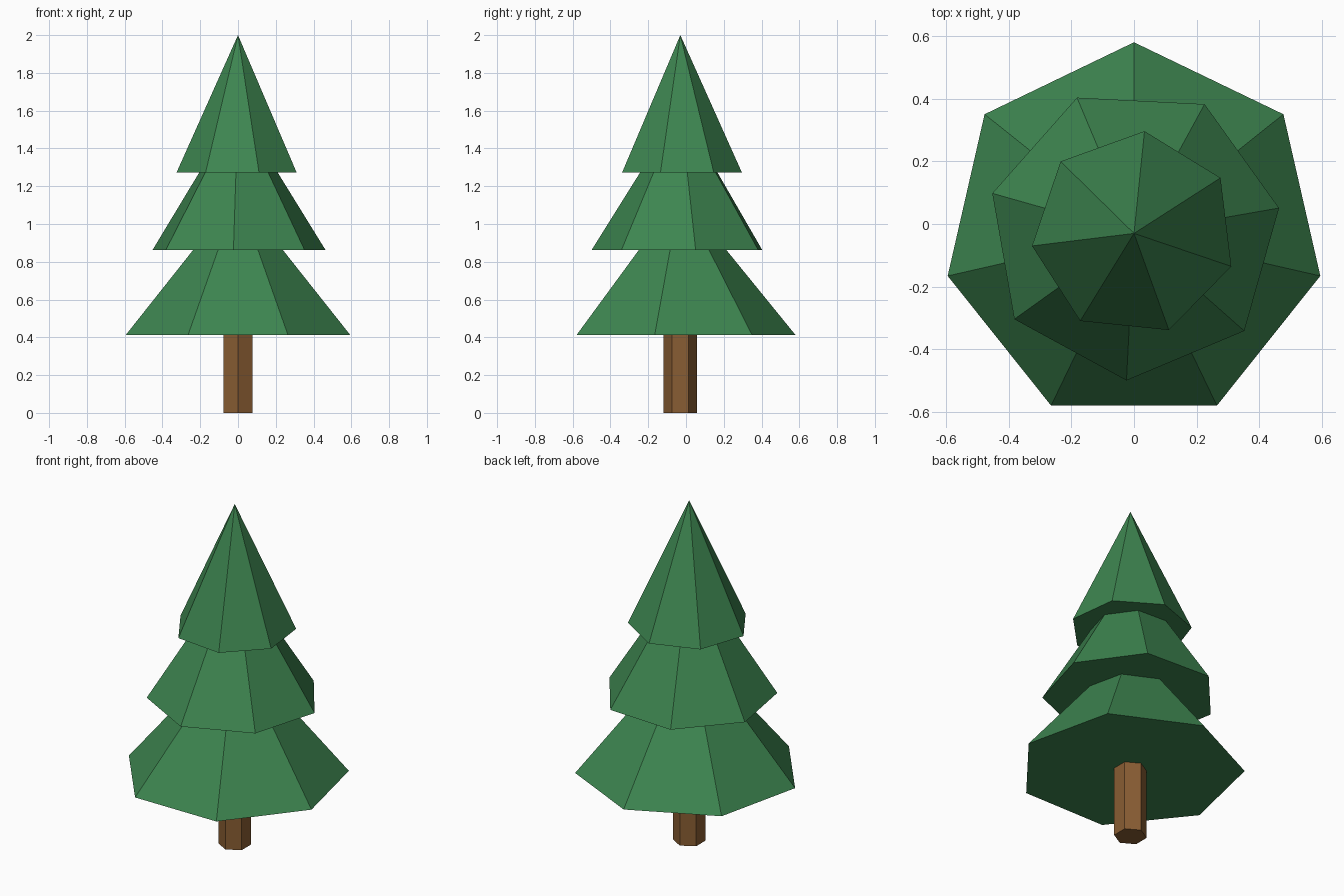
import bpy
import bmesh
from math import pi
from mathutils import Matrix

cube = bpy.data.objects.get("Cube")
if cube:
    bpy.data.objects.remove(cube, do_unlink=True)

AXIS_Y = -0.03  # the odd-sided skirt is off centre


def make_material(name, rgb):
    mat = bpy.data.materials.new(name)
    mat.use_nodes = True
    color = (*rgb, 1.0)
    mat.diffuse_color = color
    mat.node_tree.nodes["Principled BSDF"].inputs["Base Color"].default_value = color
    return mat


def add_cone(name, sides, bottom, top, z, height, turn, mat):
    """Flat-shaded capped cone or prism standing at height z, first corner at angle turn."""
    bm = bmesh.new()
    bmesh.ops.create_cone(bm, cap_ends=True, segments=sides,
                          radius1=bottom, radius2=top, depth=height)
    bmesh.ops.remove_doubles(bm, verts=bm.verts, dist=0.0001)
    # Turn the first corner to the wanted direction
    first = bm.verts[:][0].co
    start = first.to_2d().angle_signed((1, 0)) if first.to_2d().length else 0
    bmesh.ops.rotate(bm, verts=bm.verts, matrix=Matrix.Rotation(turn - start, 3, "Z"))
    bmesh.ops.translate(bm, verts=bm.verts, vec=(0, AXIS_Y, z + height / 2))
    bmesh.ops.recalc_face_normals(bm, faces=bm.faces)
    mesh = bpy.data.meshes.new(name)
    bm.to_mesh(mesh)
    bm.free()
    mesh.materials.append(mat)
    obj = bpy.data.objects.new(name, mesh)
    bpy.context.collection.objects.link(obj)
    return obj


bark = make_material("bark_brown", (0.25, 0.11, 0.033))
needles = make_material("needle_green", (0.047, 0.235, 0.08))

# Six-sided trunk
add_cone("trunk", 6, 0.088, 0.088, 0, 0.5, pi / 2, bark)

# Three seven-sided foliage tiers, each turned against the one below
tiers = [
    ("lower_foliage", 0.61, 0.412, 0.75),
    ("middle_foliage", 0.47, 0.863, 0.75),
    ("upper_foliage", 0.328, 1.272, 0.728),
]
for i, (name, radius, z, height) in enumerate(tiers):
    add_cone(name, 7, radius, 0, z, height, pi / 2 - 0.5 * i, needles)
